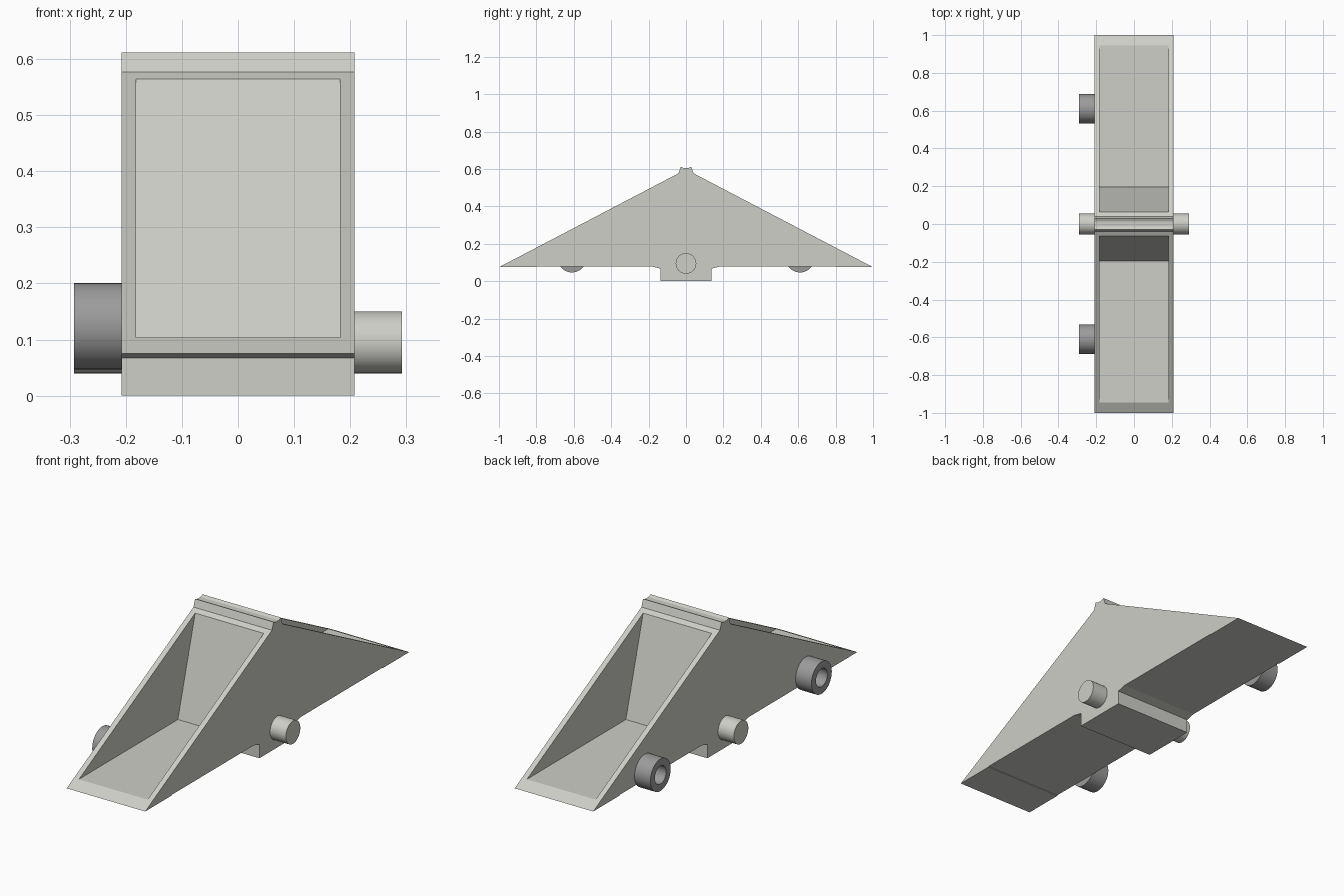
import bpy, bmesh, math
from mathutils import Matrix

if "Cube" in bpy.data.objects:
    bpy.data.objects.remove(bpy.data.objects["Cube"])


def material(name, rgb):
    m = bpy.data.materials.new(name)
    m.diffuse_color = (*rgb, 1)
    m.use_nodes = True
    m.node_tree.nodes["Principled BSDF"].inputs["Base Color"].default_value = m.diffuse_color
    return m


LIGHT = material("light_grey", (0.62, 0.62, 0.58))
DARK = material("mid_grey", (0.33, 0.33, 0.33))


def finish(name, bm, mat):
    bmesh.ops.recalc_face_normals(bm, faces=bm.faces)
    me = bpy.data.meshes.new(name)
    bm.to_mesh(me)
    bm.free()
    me.materials.append(mat)
    ob = bpy.data.objects.new(name, me)
    bpy.context.collection.objects.link(ob)
    return ob


def prism(name, profile, half, mat):
    """Extrude a (y, z) outline along x from -half to half."""
    bm = bmesh.new()
    f = bm.faces.new([bm.verts.new((-half, y, z)) for y, z in profile])
    r = bmesh.ops.extrude_face_region(bm, geom=[f])
    verts = [v for v in r["geom"] if isinstance(v, bmesh.types.BMVert)]
    bmesh.ops.translate(bm, verts=verts, vec=(2 * half, 0, 0))
    return finish(name, bm, mat)


def tube(name, y, z, x0, x1, rings, mat, n=40):
    """Revolve an (x, radius) outline about an x-parallel axis."""
    bm = bmesh.new()
    loops = []
    for x, r in rings:
        loops.append([bm.verts.new((x, y + r * math.cos(2 * math.pi * i / n),
                                    z + r * math.sin(2 * math.pi * i / n)))
                      for i in range(n)])
    for a, b in zip(loops, loops[1:]):
        for i in range(n):
            j = (i + 1) % n
            bm.faces.new((a[i], a[j], b[j], b[i]))
    bm.faces.new(loops[0])
    bm.faces.new(loops[-1])
    ob = finish(name, bm, mat)
    bpy.ops.object.select_all(action='DESELECT')
    ob.select_set(True)
    bpy.context.view_layer.objects.active = ob
    bpy.ops.object.shade_smooth_by_angle(angle=math.radians(35))
    return ob


# Wedge body: half outline from foot to ridge, mirrored front to back
half = [(-0.135, 0.0), (-0.135, 0.067), (-0.18, 0.078), (-0.8, 0.078), (-0.8, 0.075),
        (-1.0, 0.075), (-0.04, 0.577), (-0.028, 0.612), (-0.013, 0.605)]
body = prism("wedge_body", half + [(-y, z) for y, z in reversed(half)], 0.208, LIGHT)

# Hollow pockets in both slopes
pocket = [(-1.2, 0.104), (-0.195, 0.104), (-0.065, 0.562), (-0.056, 0.594), (-1.2, 0.3)]
for s, label in ((1, "front"), (-1, "back")):
    cutter = prism(label + "_pocket_cutter", [(s * y, z) for y, z in pocket], 0.182, LIGHT)
    cutter.hide_render = True
    cutter.hide_set(True)
    mod = body.modifiers.new(label + "_pocket", 'BOOLEAN')
    mod.operation = 'DIFFERENCE'
    mod.solver = 'EXACT'
    mod.object = cutter

# Solid pins in the middle of both sides
for s, label in ((-1, "left"), (1, "right")):
    tube(label + "_pin", 0, 0.095, 0, 0, [(s * 0.2, 0.055), (s * 0.292, 0.055)], LIGHT)

# Hollow sockets on the left side
for s, label in ((-1, "front"), (1, "back")):
    tube(label + "_socket", s * 0.61, 0.124, 0, 0,
         [(-0.207, 0.077), (-0.292, 0.077), (-0.292, 0.043), (-0.21, 0.043)], DARK)
